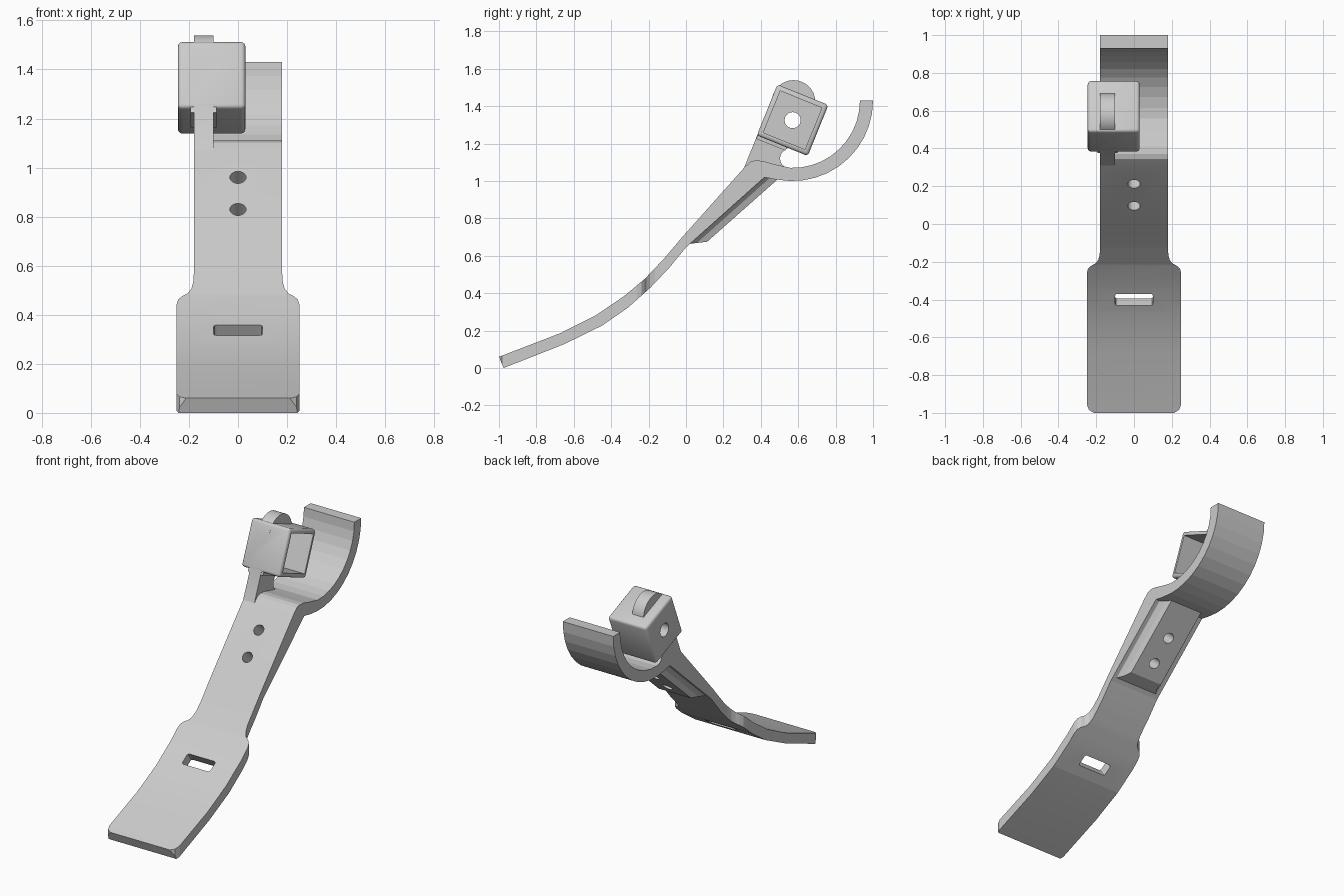
import bpy, bmesh
from math import sin, cos, radians
from mathutils import Matrix, Vector

if "Cube" in bpy.data.objects:
    bpy.data.objects.remove(bpy.data.objects["Cube"])


def finish(name, bm):
    bmesh.ops.recalc_face_normals(bm, faces=bm.faces)
    me = bpy.data.meshes.new(name)
    bm.to_mesh(me)
    bm.free()
    ob = bpy.data.objects.new(name, me)
    bpy.context.collection.objects.link(ob)
    return ob


def prism(name, pts, direction):
    """Extrude a closed outline of 3D points along a direction."""
    bm = bmesh.new()
    f = bm.faces.new([bm.verts.new(p) for p in pts])
    ext = bmesh.ops.extrude_face_region(bm, geom=[f])
    bmesh.ops.translate(bm, vec=direction, verts=[v for v in ext["geom"] if isinstance(v, bmesh.types.BMVert)])
    return finish(name, bm)


def side_prism(name, yz, x0, x1):
    return prism(name, [(x0, y, z) for y, z in yz], (x1 - x0, 0, 0))


def box(name, size, centre, angle, bevel=0.0, segs=2, edge_filter=None):
    bm = bmesh.new()
    bmesh.ops.create_cube(bm, size=1)
    bmesh.ops.scale(bm, vec=size, verts=bm.verts)
    if bevel:
        edges = [e for e in bm.edges if edge_filter is None or edge_filter(e)]
        bmesh.ops.bevel(bm, geom=edges, offset=bevel, segments=segs, profile=0.5, affect='EDGES')
    bm.transform(Matrix.Translation(centre) @ Matrix.Rotation(radians(angle), 4, 'X'))
    return finish(name, bm)


def cylinder(name, r, depth, centre, rot, segs=24):
    bm = bmesh.new()
    bmesh.ops.create_cone(bm, cap_ends=True, segments=segs, radius1=r, radius2=r, depth=depth)
    bm.transform(Matrix.Translation(centre) @ rot)
    return finish(name, bm)


def boolean(target, tool, op):
    m = target.modifiers.new("cut", 'BOOLEAN')
    m.object, m.operation, m.solver = tool, op, 'EXACT'
    bpy.context.view_layer.objects.active = target
    bpy.ops.object.modifier_apply(modifier=m.name)
    bpy.data.objects.remove(tool)


def arc(cy, cz, r, a0, a1, n):
    return [(cy + r * cos(radians(a0 + (a1 - a0) * i / n)),
             cz + r * sin(radians(a0 + (a1 - a0) * i / n))) for i in range(n + 1)]


# Curved strip with hook: side profile
top = [(-1, .06), (-.67, .187), (-.48, .283), (-.33, .385), (-.22, .477), (-.12, .582),
       (-.02, .70), (.31, 1.07), (.345, 1.103), (.37, 1.11), (.41, 1.107), (.47, 1.09)]
bottom = [(.48, 1.008), (.42, 1.02), (0, .645), (-.09, .535), (-.19, .43), (-.31, .323),
          (-.45, .226), (-.65, .128), (-.975, 0)]
profile = top + arc(.57, 1.43, .36, -92, 0, 10) + arc(.57, 1.43, .43, 0, -92, 10) + bottom
strip = side_prism("hooked_strip", profile, -.3, .3)

# Plan outline: wide paddle with rounded corners, narrow stem
half = [(.20, -1.01), (.215, -.998), (.238, -.985), (.25, -.955), (.25, -.262), (.244, -.238),
        (.228, -.222), (.205, -.21), (.19, -.192), (.182, -.165), (.18, -.13), (.18, 1.1)]
outline = [(x, y, -.5) for x, y in half] + [(-x, y, -.5) for x, y in reversed(half)]
boolean(strip, prism("plan_outline", outline, (0, 0, 3)), 'INTERSECT')

# Thickened boss beneath the stem, with concave flanks
bm = bmesh.new()
rings = []
for t, hw in [(0, .178), (.2, .15), (.5, .128), (1, .115)]:
    lo = Vector((0, .003, .662)).lerp(Vector((0, .113, .675)), t)
    hi = Vector((0, .43, 1.045)).lerp(Vector((0, .487, 1.006)), t)
    rings.append([bm.verts.new(p + Vector((s * hw, 0, 0))) for p, s in
                  ((lo, -1), (lo, 1), (hi, 1), (hi, -1))])
for a, b in zip(rings, rings[1:]):
    for i in range(4):
        j = (i + 1) % 4
        bm.faces.new((a[i], a[j], b[j], b[i]))
bm.faces.new(rings[0])
bm.faces.new(rings[-1])
boolean(strip, finish("boss", bm), 'UNION')

# Two screw holes square to the stem, and the strap slot
for y, z in ((.095, .83), (.212, .96)):
    boolean(strip, cylinder("screw_hole", .033, .6, (0, y, z), Matrix.Rotation(radians(48), 4, 'X')), 'DIFFERENCE')
boolean(strip, box("strap_slot", (.2, .075, .3), (0, -.385, .315), 35, .012, 2,
                   lambda e: abs(e.verts[0].co.z - e.verts[1].co.z) > .1), 'DIFFERENCE')

# Tilted square housing
C = Vector((-.1075, .57, 1.325))
housing = box("housing", (.275, .294, .294), C, -22, .017, 3)

# Support arm, its widened root at the housing, and the rounded lug on top
arm = [(.306, 1.06), (.444, 1.4), (.56, 1.4), (.58, 1.2)] \
    + arc(.555, 1.12, .052, 120, 235, 8) + [(.525, 1.045), (.4, 1.05)]
boolean(housing, side_prism("support_arm", arm, -.18, -.10), 'UNION')
root = [(.375, 1.225), (.395, 1.27), (.52, 1.25), (.545, 1.183), (.53, 1.163)]
boolean(housing, side_prism("arm_root", root, -.193, -.087), 'UNION')
boolean(housing, cylinder("lug", .117, .08, (-.14, .575, 1.422), Matrix.Rotation(radians(90), 4, 'Y'), 32), 'UNION')

# Hollow opening on the +x side and the round hole in the closed wall
boolean(housing, box("pocket", (.3, .24, .24), C + Vector((.0575 + .01, 0, 0)), -22), 'DIFFERENCE')
boolean(housing, cylinder("axle_hole", .043, .2, (-.24, .57, 1.325), Matrix.Rotation(radians(90), 4, 'Y')), 'DIFFERENCE')

for ob in (strip, housing):
    bpy.ops.object.select_all(action='DESELECT')
    ob.select_set(True)
    bpy.context.view_layer.objects.active = ob
    bpy.ops.object.shade_smooth_by_angle(angle=radians(8 if ob is strip else 35))
